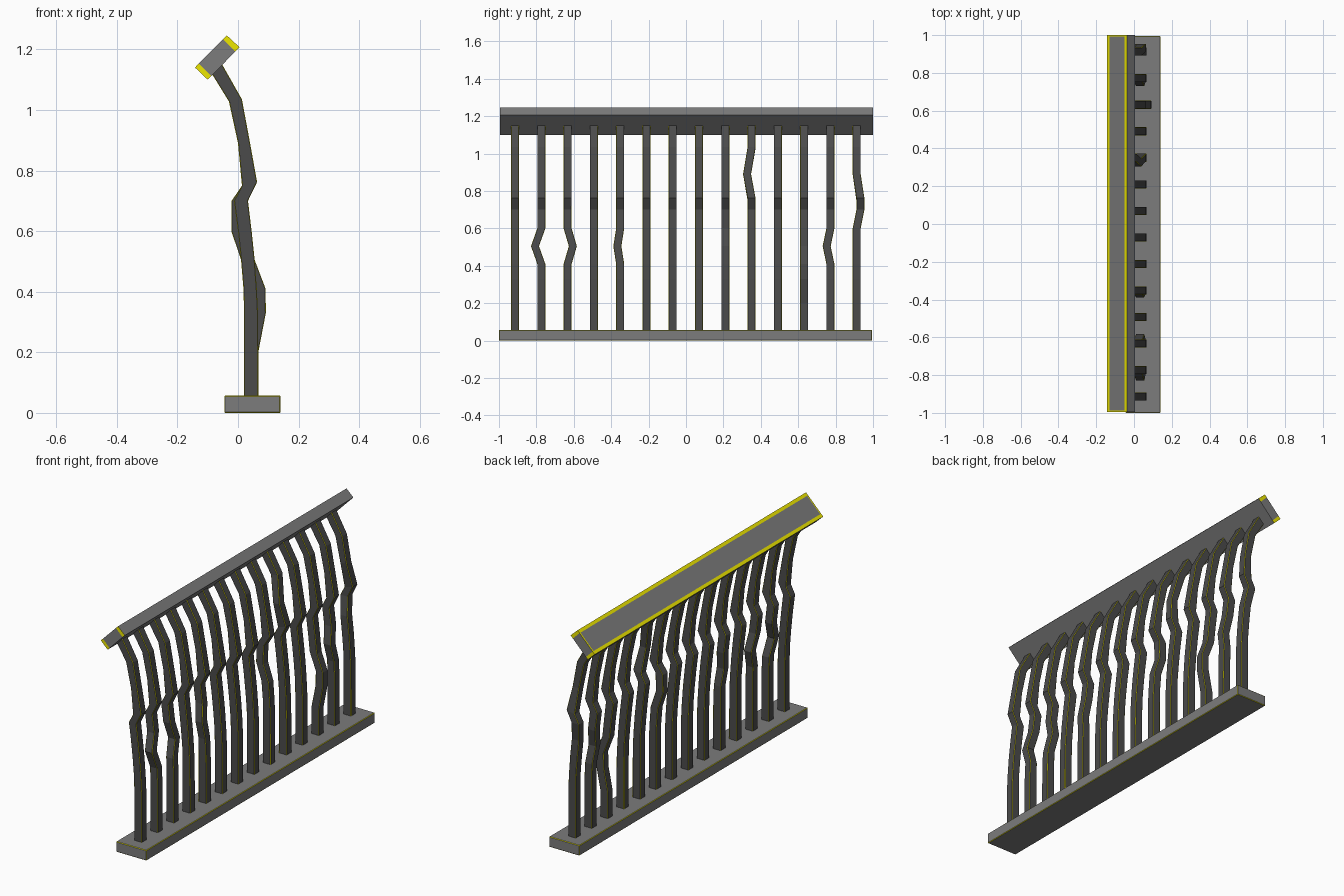
import bpy, bmesh
from mathutils import Vector

if "Cube" in bpy.data.objects:
    bpy.data.objects.remove(bpy.data.objects["Cube"])


def mat(name, rgb):
    m = bpy.data.materials.new(name)
    m.diffuse_color = (*rgb, 1)
    m.use_nodes = True
    m.node_tree.nodes["Principled BSDF"].inputs["Base Color"].default_value = m.diffuse_color
    return m


GREY = mat("grey", (0.2, 0.2, 0.2))
DARK = mat("dark_grey", (0.07, 0.07, 0.07))
YELLOW = mat("yellow_edge", (0.85, 0.8, 0.0))


def loft(name, rings, body, edge):
    """Skin a list of four-point rings, cap both ends, trim edges in yellow."""
    bm = bmesh.new()
    vs = [[bm.verts.new(p) for p in r] for r in rings]
    for a, b in zip(vs, vs[1:]):
        for k in range(4):
            n = (k + 1) % 4
            bm.faces.new((a[k], a[n], b[n], b[k]))
    bm.faces.new(vs[0][::-1])
    bm.faces.new(vs[-1])
    bmesh.ops.recalc_face_normals(bm, faces=bm.faces)
    me = bpy.data.meshes.new(name)
    bm.to_mesh(me)
    bm.free()
    me.materials.append(body)
    me.materials.append(YELLOW)
    ob = bpy.data.objects.new(name, me)
    bpy.context.collection.objects.link(ob)
    bev = ob.modifiers.new("edge_trim", 'BEVEL')
    bev.width = edge
    bev.segments = 1
    bev.limit_method = 'ANGLE'
    bev.angle_limit = 1.0
    bev.material = 1
    return ob


def prism(name, section, y0, y1, body, edge=0.0025):
    return loft(name, [[(x, y, z) for x, z in section] for y in (y0, y1)], body, edge)


# Base plate
prism("base_plate", [(-0.045, 0), (0.14, 0), (0.14, 0.057), (-0.045, 0.057)], -1, 0.995, GREY)

# Tilted handrail: grey core with side strips whose tops and ends are yellow
low_top, low_bot = Vector((-0.142, 1.14)), Vector((-0.10, 1.10))
up_bot, up_top = Vector((0.005, 1.207)), Vector((-0.037, 1.246))
sec = [low_top, low_bot, up_bot, up_top]
rail = prism("handrail", sec, -0.995, 1.0, GREY)
rail.modifiers.clear()
along = (up_top - low_top).normalized()
axis = Vector((along.x, 0, along.y))
normal = Vector((-along.y, 0, along.x))
bm = bmesh.new()
bm.from_mesh(rail.data)


def cut(co, no):
    bmesh.ops.bisect_plane(bm, geom=bm.verts[:] + bm.edges[:] + bm.faces[:],
                           plane_co=co, plane_no=no)


lo, hi = Vector((low_top.x, 0, low_top.y)), Vector((up_top.x, 0, up_top.y))
STRIP = 0.018
cut(lo + axis * STRIP, axis)
cut(hi - axis * STRIP, axis)
cut(Vector((0, -0.987, 0)), Vector((0, 1, 0)))
cut(Vector((0, 0.992, 0)), Vector((0, 1, 0)))
bm.normal_update()
length = (hi - lo).length
for f in bm.faces:
    c = f.calc_center_median()
    t = (c - lo).dot(axis)
    side = t < STRIP or t > length - STRIP
    top = f.normal.dot(normal) > 0.9
    end = abs(f.normal.y) > 0.9
    if (top and (side or abs(c.y) > 0.987)) or (end and side):
        f.material_index = 1
bm.to_mesh(rail.data)
bm.free()

# Bent post outline: left x, left z, right x, right z
PROFILE = [
    (0.02, 0.05, 0.067, 0.05), (0.02, 0.20, 0.067, 0.20), (0.02, 0.33, 0.066, 0.33),
    (0.018, 0.41, 0.062, 0.41), (0.01, 0.505, 0.055, 0.505), (0.0, 0.60, 0.045, 0.60),
    (-0.013, 0.70, 0.033, 0.70), (0.013, 0.75, 0.063, 0.762), (0.0, 0.89, 0.04, 0.89),
    (-0.03, 1.028, 0.013, 1.035), (-0.088, 1.122, -0.055, 1.155),
]
# Dents: post -> {ring: (x shift, y shift)}
DENTS = {
    1: {4: (0, -0.034)}, 2: {4: (0, 0.028)}, 4: {4: (0, -0.015)},
    8: {5: (-0.022, 0), 6: (-0.008, 0)}, 9: {8: (0, -0.024)},
    11: {2: (0.026, 0), 3: (0.029, 0)}, 12: {4: (0, -0.02)}, 13: {6: (0, 0.02), 7: (0, 0.02)},
}
# Posts
HALF = 0.0215
for i in range(14):
    y = -0.914 + 0.1405 * i
    rings = []
    for k, (xl, zl, xr, zr) in enumerate(PROFILE):
        dx, dy = DENTS.get(i, {}).get(k, (0, 0))
        a, b = y + dy - HALF, y + dy + HALF
        rings.append([(xl + dx, a, zl), (xr + dx, a, zr), (xr + dx, b, zr), (xl + dx, b, zl)])
    loft(f"post_{i + 1}", rings, DARK, 0.002)
